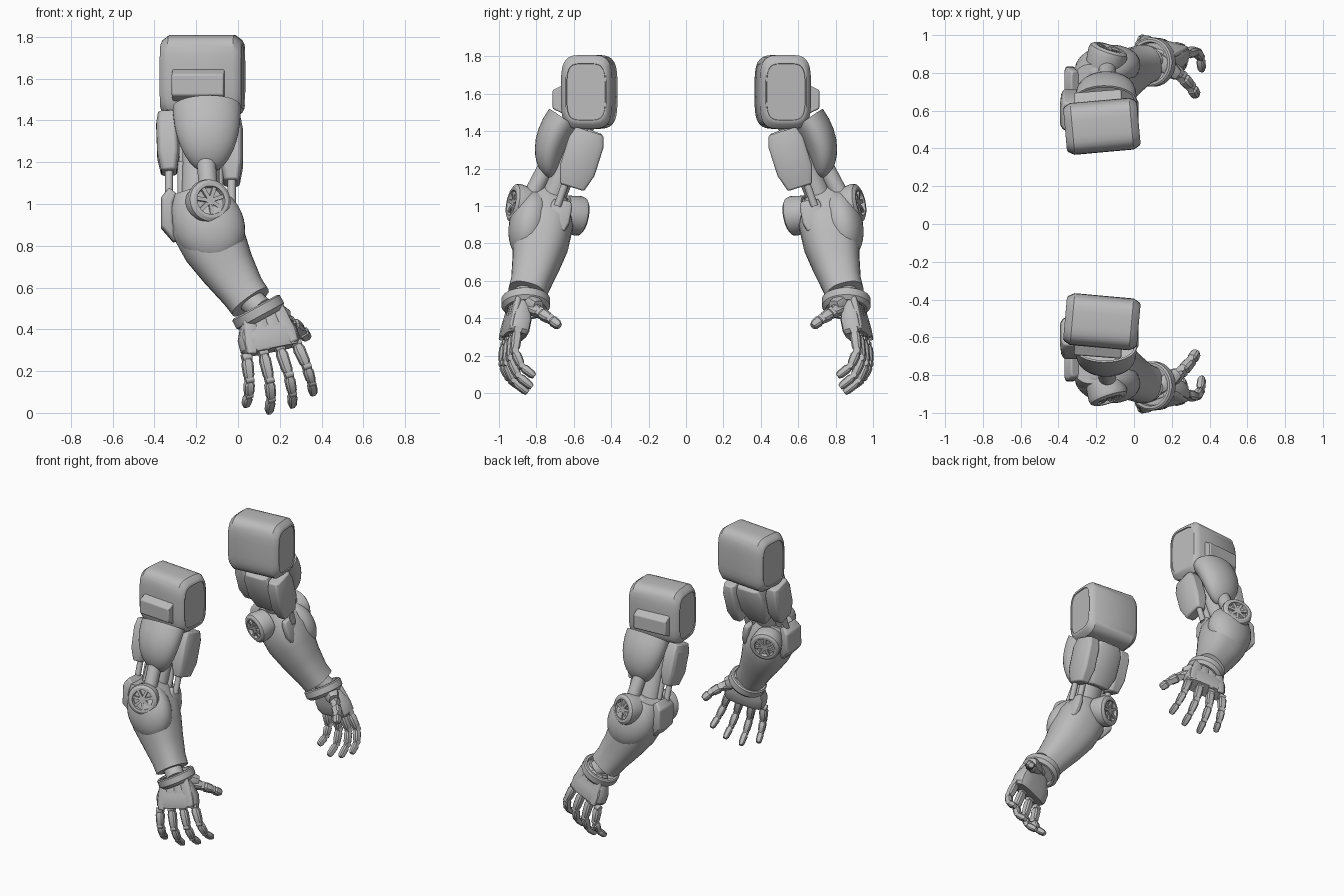
import bpy, bmesh, math
from mathutils import Vector, Matrix

cube = bpy.data.objects.get("Cube")
if cube:
    bpy.data.objects.remove(cube, do_unlink=True)

# One material for the whole model
grey = bpy.data.materials.new("light_grey")
grey.use_nodes = True
colour = (.5, .5, .5, 1)
grey.diffuse_color = colour
grey.node_tree.nodes["Principled BSDF"].inputs["Base Color"].default_value = colour

parts = []
X, Y, Z = (Vector(row) for row in Matrix.Identity(3))

# Outlines: (position along the sweep, scale of the section)
STRAIGHT = ((0, 1), (1, 1))
BLOCK = ((0, .8), (.02, .88), (.1, 1), (.9, 1), (.98, .88), (1, .8))
PAD = ((0, .8), (.2, 1), (.7, 1), (1, .7))
FINGER = ((0, .7), (.2, 1), (.8, .9), (1, .6))
WHEEL = ((0, .9), (.7, 1), (.9, .95), (1, .8))
FOREARM = ((0, .6), (.1, .8), (.3, 1), (.5, .95), (.7, .8), (.9, .66), (1, .64))
quarter_turn = [math.radians(angle) for angle in range(0, 81, 8)]
CUP = [(math.sin(a), math.cos(a)) for a in quarter_turn]
half_turn = [math.radians(angle) for angle in range(5, 180, 10)]
DOME = [((1 - math.cos(a)) / 2, math.sin(a)) for a in half_turn]


def section_point(angle, power):
    """Point on a unit superellipse; a high power gives a chamfered box."""
    c, s = math.cos(angle), math.sin(angle)
    return (math.copysign(abs(c) ** (2 / power), c), math.copysign(abs(s) ** (2 / power), s))


def sweep(name, start, end, width, depth, outline=STRAIGHT, side=X, sides=32,
          power=2, bow=(0, 0, 0), recess=None, bevel=0):
    """Sweep a scaled section along a bowed line and mirror it to the other arm."""
    start, end, bow = Vector(start), Vector(end), Vector(bow)
    bm = bmesh.new()
    rings = []
    for t, scale in outline:
        centre = start.lerp(end, t) + bow * 4 * t * (1 - t)
        tangent = end - start + bow * 4 * (1 - 2 * t)
        v = tangent.cross(side).normalized()
        u = v.cross(tangent).normalized()
        ring = []
        for k in range(sides):
            x, y = section_point(math.tau * (k + .5) / sides, power)
            ring.append(bm.verts.new(centre + (u * x * width + v * y * depth) * scale))
        rings.append(ring)
    for lower, upper in zip(rings, rings[1:]):
        for k in range(sides):
            bm.faces.new((lower[k - 1], lower[k], upper[k], upper[k - 1]))
    caps = [bm.faces.new(rings[0]), bm.faces.new(rings[-1])]
    bmesh.ops.recalc_face_normals(bm, faces=bm.faces)
    if recess:
        rim, hollow = recess
        bmesh.ops.inset_individual(bm, faces=caps, thickness=rim)
        bmesh.ops.inset_individual(bm, faces=caps, thickness=rim / 3, depth=-hollow)
    mesh = bpy.data.meshes.new(name)
    bm.to_mesh(mesh)
    bm.free()
    mesh.materials.append(grey)
    part = bpy.data.objects.new(name, mesh)
    bpy.context.collection.objects.link(part)
    if bevel:
        modifier = part.modifiers.new("soft_edges", "BEVEL")
        modifier.width, modifier.segments = bevel, 2
    mirror = part.modifiers.new("other_arm", "MIRROR")
    mirror.use_axis = (False, True, False)
    mirror.use_mirror_merge = False
    parts.append(part)


def pad(name, start, end, width, depth, side=X, **options):
    sweep(name, start, end, width, depth, PAD, side, sides=8, power=5, bevel=.008, **options)


def rod(name, start, end, radius):
    sweep(name, start, end, radius, radius, side=Vector((.9, .1, .3)), sides=16)


# Shoulder block with a wedge on its outer face
sweep("shoulder_block", (-.365, -.5, 1.61), (.025, -.535, 1.61), .138, .198, BLOCK,
      side=Y, power=4, recess=(.006, .006))
sweep("shoulder_wedge", (-.31, -.59, 1.57), (-.06, -.61, 1.57), .12, .1,
      side=Y, sides=6, bevel=.008)

# Upper arm: inner core, outer shell and the pads around the back
sweep("upper_arm_core", (-.17, -.54, 1.48), (-.18, -.72, 1.03), .09, .07)
sweep("upper_arm_shell", (-.15, -.655, 1.465), (-.14, -.72, 1.15), .163, .095, CUP,
      bow=(0, -.04, 0), recess=(.012, .03))
pad("inner_side_pad", (-.03, -.515, 1.4), (-.03, -.61, 1.1), .055, .1)
pad("outer_side_pad", (-.34, -.57, 1.43), (-.33, -.65, 1.15), .055, .095)
pad("back_pad", (-.18, -.49, 1.4), (-.18, -.6, 1.12), .11, .06)

# Struts that run from the upper arm into the elbow
rod("elbow_strut", (-.155, -.73, 1.24), (-.14, -.83, 1.05), .046)
for place, x in (("outer", -.3), ("inner", -.06)):
    for label, shift in (("front", -.03), ("back", .03)):
        top = Vector((x + shift, x / 8 - .61, 1.2))
        rod(f"{place}_{label}_tendon_rod", top, top - Y * .07 - Z * .2, .02)

# Elbow axle with a spoked wheel on both ends
outer_hub = Vector((-.135, -.915, 1.015))
inner_hub = Vector((-.25, -.565, .945))
axis = (outer_hub - inner_hub).normalized()
rod("elbow_axle", inner_hub, outer_hub - axis * .05, .08)
spokes = 7
for label, hub, out in (("outer", outer_hub, axis), ("inner", inner_hub, -axis)):
    sweep(f"{label}_elbow_wheel", hub - out * .09, hub + out * .02, .107, .107, WHEEL,
          recess=(.016, .025))
    rod(f"{label}_wheel_hub", hub - out * .03, hub + out * .014, .022)
    for k in range(spokes):
        ray = Matrix.Rotation(math.tau * k / spokes, 3, out) @ out.orthogonal().normalized()
        sweep(f"{label}_wheel_spoke_{k + 1}", hub + ray * .015, hub + ray * .075, .01, .014,
              side=out.cross(ray), sides=4, power=9)

# Forearm: main body, bulging front shell, elbow pad, side plate and cuff
lean = Vector((.88, 0, .48))
wrist = Vector((.083, -.857, .508))
sweep("forearm", (-.22, -.75, 1.07), (.06, -.85, .53), .165, .16, FOREARM, lean,
      power=2.5, bow=(-.03, .02, 0))
sweep("forearm_front_shell", (-.23, -.79, 1.07), (-.05, -.87, .73), .168, .115, DOME, lean)
pad("elbow_pad", (-.31, -.74, 1.06), (-.29, -.75, .83), .035, .09, bow=(-.05, 0, 0))
pad("forearm_side_plate", (-.06, -.66, 1.03), (-.025, -.69, .87), .025, .06)
sweep("wrist_cuff", wrist - lean.cross(Y) * .07, wrist, .13, .13,
      ((0, .86), (.3, 1), (.9, 1), (1, .93)), lean, recess=(.014, .03))

# Hand: wrist joint, palm and the plates on its back
span = Vector((.93, .25, .27)).normalized()
knuckles = Vector((.16, -.92, .3))
heel = Vector((.11, -.88, .495))
rod("wrist_joint", (.06, -.85, .54), heel, .062)
sweep("palm", heel, knuckles, .145, .06,
      ((0, .6), (.2, .75), (.6, 1), (.9, 1), (1, .9)), span, sides=16, power=4)
back = span.cross(knuckles - heel).normalized()
back *= -math.copysign(1, back.y)


def finger(name, root, heading, lengths, radius, hinge, curl):
    """Three tapered segments that bend by the same angle at each joint."""
    joint, heading = root, heading.normalized()
    for k, length in enumerate(lengths):
        tip = joint + heading * length
        size = radius * (1 - k / 10)
        rod(f"{name}_joint_{k + 1}", joint - hinge * size * .8, joint + hinge * size * .8, size * .75)
        sweep(f"{name}_segment_{k + 1}", joint + heading * .01, tip, size, size, FINGER,
              hinge, sides=8, power=3.5)
        joint = tip
        heading = Matrix.Rotation(math.radians(curl), 3, hinge) @ heading


# Four fingers fan out across the knuckles
for k, name in enumerate(("little", "ring", "middle", "index")):
    offset = span * (k - 1.5)
    pad(f"{name}_back_plate", heel + offset * .045 + back * .035,
        knuckles + offset * .072 + back * .045, .034, .016, side=span)
    reach = .8 if name == "little" else .9 if name == "index" else 1
    finger(f"{name}_finger", knuckles + offset * .085 - Y * .015,
           Vector((.12 + k * .11, -.12, -1)),
           [reach * length for length in (.135, .1, .1)], .028, span, 30)

# Thumb points inward from the side of the palm
thumb_root = Vector((.18, -.84, .46))
sweep("thumb_base", heel, thumb_root + X * .05 + Y * .05, .05, .045, PAD, Z, sides=12, power=3)
finger("thumb", thumb_root, Vector((.75, .6, -.3)), (.1, .08, .07), .034,
       Vector((-.3, .6, .7)).normalized(), 12)

# Smooth the curved faces and keep hard edges
bpy.ops.object.select_all(action="DESELECT")
for part in parts:
    part.select_set(True)
bpy.context.view_layer.objects.active = parts[0]
bpy.ops.object.shade_smooth_by_angle(angle=math.radians(32))
